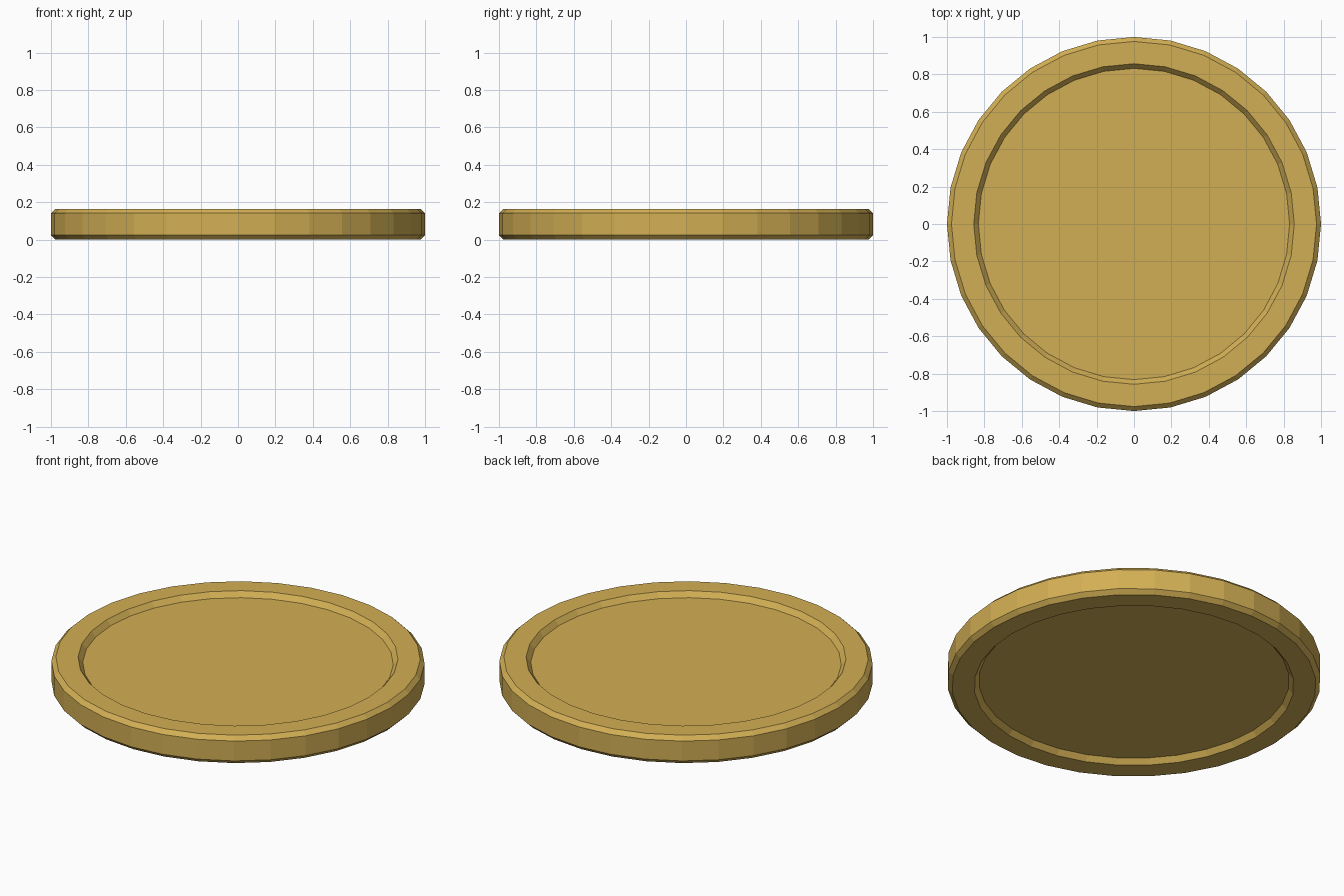
import bpy, bmesh
from math import cos, sin, tau

if "Cube" in bpy.data.objects:
    bpy.data.objects.remove(bpy.data.objects["Cube"])

SIDES = 32
H = 0.165

# Half profile (radius, z), from the lower recess round the rim to the upper recess
lower = [(0.832, 0.03), (0.857, 0.0), (0.976, 0.0), (1.0, 0.024)]
profile = lower + [(r, H - z) for r, z in reversed(lower)]

# Coin body: lathe the profile and cap both recessed faces
bm = bmesh.new()
rings = [[bm.verts.new((r * cos(tau * i / SIDES), r * sin(tau * i / SIDES), z))
          for i in range(SIDES)] for r, z in profile]
for a, b in zip(rings, rings[1:]):
    for i in range(SIDES):
        j = (i + 1) % SIDES
        bm.faces.new((a[i], a[j], b[j], b[i]))
bm.faces.new(rings[0][::-1])
bm.faces.new(rings[-1])
bmesh.ops.recalc_face_normals(bm, faces=bm.faces)

mesh = bpy.data.meshes.new("coin")
bm.to_mesh(mesh)
bm.free()
coin = bpy.data.objects.new("coin", mesh)
bpy.context.collection.objects.link(coin)

# Gold colour
gold = bpy.data.materials.new("gold")
gold.diffuse_color = (0.65, 0.43, 0.09, 1)
gold.use_nodes = True
gold.node_tree.nodes["Principled BSDF"].inputs["Base Color"].default_value = gold.diffuse_color
mesh.materials.append(gold)
